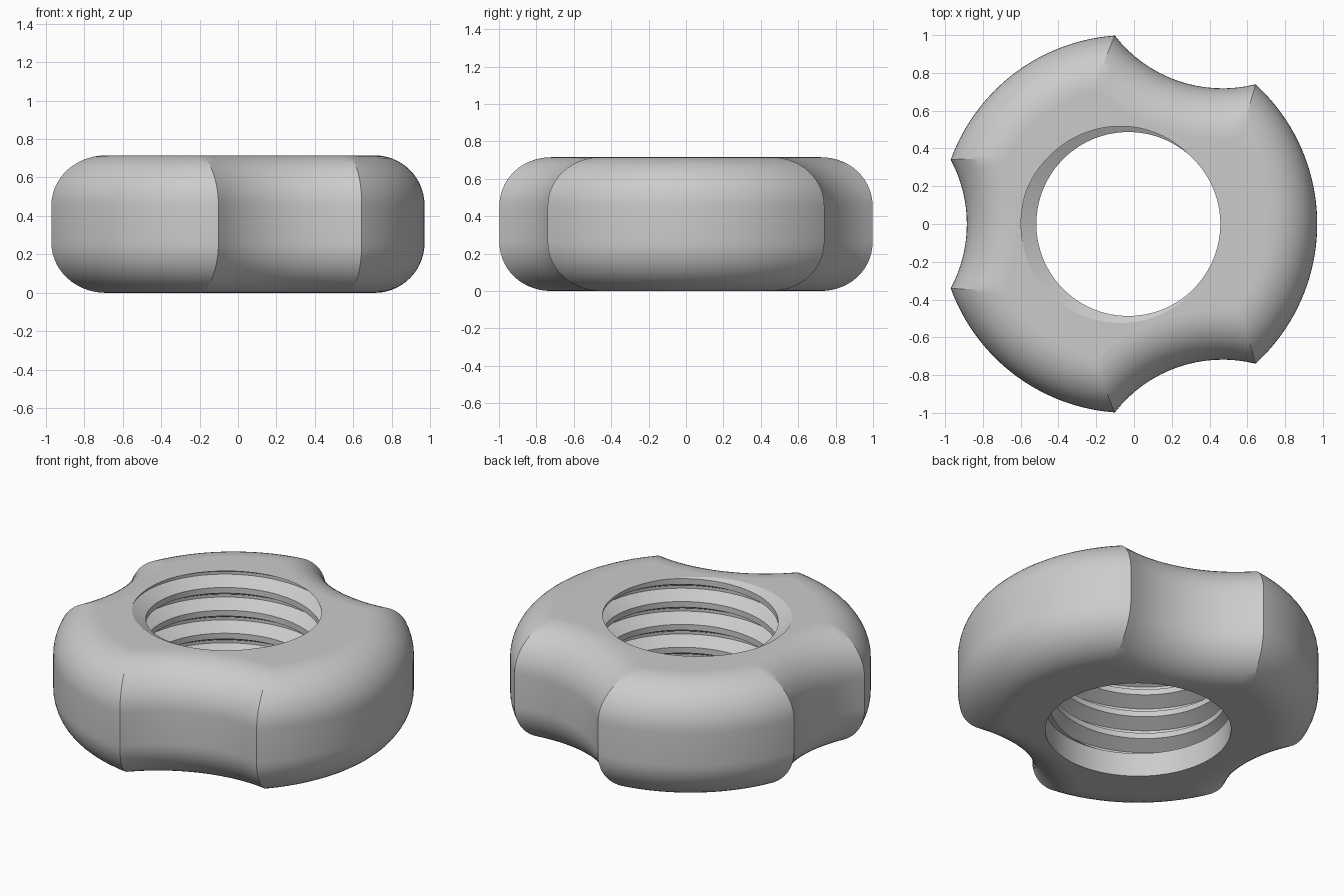
import bpy, bmesh
from math import sin, cos, acos, asin, pi, radians

cube = bpy.data.objects.get("Cube")
if cube:
    bpy.data.objects.remove(cube, do_unlink=True)

CENTRE_X = -0.03
HEIGHT, FILLET = 0.715, 0.26
NOTCH_R = 0.722                      # scallop radius
NOTCHES = [(radians(-70.9), 1.524), (radians(70.9), 1.524), (pi, 1.577)]  # direction, distance
PITCH, MINOR, MAJOR = 0.14, 0.487, 0.568
THREAD_PHASE = radians(185)          # where the groove meets the top face
BORE_R, BORE_H = 0.515, 0.145        # plain bore below the thread


def outline(inset):
    """Three-lobed outline with scalloped notches, moved inwards by inset."""
    r, q = 1 - inset, NOTCH_R + inset
    half = [acos((r * r + c * c - q * q) / (2 * r * c)) for _, c in NOTCHES]
    pts = []
    for k, (axis, c) in enumerate(NOTCHES):
        b = asin(r * sin(half[k]) / q)
        for i in range(16):
            t = -b + 2 * b * i / 16
            x, y = c - q * cos(t), q * sin(t)
            pts.append((x * cos(axis) - y * sin(axis), x * sin(axis) + y * cos(axis)))
        following = (k + 1) % 3
        start = axis + half[k]
        sweep = (NOTCHES[following][0] - half[following] - start) % (2 * pi)
        for i in range(40):
            t = start + sweep * i / 40
            pts.append((r * cos(t), r * sin(t)))
    return pts


def rim_edges(z):
    """Open edges lying at height z."""
    return [e for e in bm.edges if e.is_boundary and all(abs(v.co.z - z) < 1e-4 for v in e.verts)]


bm = bmesh.new()

# Helical thread wall: root, flank, crest, flank, repeated up the bore
PROFILE = [(-0.0625, MAJOR), (0.0625, MAJOR), (0.375, MINOR), (0.625, MINOR)]
STEPS, TURNS = 96, 9
rows = [(k - 7 + f, r) for k in range(TURNS + 1) for f, r in PROFILE]
grid = []
for f, r in rows:
    ring = []
    for i in range(STEPS):
        t = 2 * pi * i / STEPS
        z = HEIGHT + PITCH * (f + i / STEPS)
        ring.append(bm.verts.new((r * cos(t + THREAD_PHASE), r * sin(t + THREAD_PHASE), z)))
    grid.append(ring)
n = len(PROFILE)
for j in range(len(grid) - n - 1):
    for i in range(STEPS):
        if i < STEPS - 1:
            right = grid[j][i + 1], grid[j + 1][i + 1]
        else:                        # the last column joins one turn higher
            right = grid[j + n][0], grid[j + n + 1][0]
        bm.faces.new((grid[j][i], right[0], right[1], grid[j + 1][i]))

# Trim the thread at the plain bore and at the top face
for z, direction in ((BORE_H, -1), (HEIGHT, 1)):
    bmesh.ops.bisect_plane(bm, geom=bm.verts[:] + bm.edges[:] + bm.faces[:], dist=1e-6,
                           plane_co=(0, 0, z), plane_no=(0, 0, direction), clear_outer=True)
loose = [v for v in bm.verts if not v.link_faces]
bmesh.ops.delete(bm, geom=loose, context='VERTS')

# Plain bore: a small step out to its radius, then a wall down to the bottom
edges = rim_edges(BORE_H)
for z in (BORE_H, 0):
    new = bmesh.ops.extrude_edge_only(bm, edges=edges)["geom"]
    for v in new:
        if isinstance(v, bmesh.types.BMVert):
            scale = BORE_R / v.co.xy.length
            v.co = (v.co.x * scale, v.co.y * scale, z)
    edges = [e for e in new if isinstance(e, bmesh.types.BMEdge) and e.is_boundary]

# Outer wall with rounded upper and lower edges
SEG = 14
levels = []
for i in range(SEG + 1):
    t = pi / 2 * i / SEG
    levels.append((FILLET * (1 - sin(t)), FILLET * (1 - cos(t))))
levels += [(d, HEIGHT - z) for d, z in reversed(levels)]
rings = [[bm.verts.new((x, y, z)) for x, y in outline(d)] for d, z in levels]
for low, high in zip(rings, rings[1:]):
    for i in range(len(low)):
        j = (i + 1) % len(low)
        bm.faces.new((low[i], low[j], high[j], high[i]))

# Flat end faces between the outer wall and the bore
for z in (0, HEIGHT):
    bmesh.ops.triangle_fill(bm, edges=rim_edges(z), use_beauty=True, use_dissolve=False)
bmesh.ops.recalc_face_normals(bm, faces=bm.faces[:])
bmesh.ops.translate(bm, verts=bm.verts[:], vec=(CENTRE_X, 0, 0))

mesh = bpy.data.meshes.new("lobed_nut")
bm.to_mesh(mesh)
bm.free()
nut = bpy.data.objects.new("lobed_nut", mesh)
bpy.context.collection.objects.link(nut)

# Plain grey metal
grey = bpy.data.materials.new("plain_grey")
grey.use_nodes = True
colour = (0.6, 0.6, 0.6, 1)
grey.diffuse_color = colour
grey.node_tree.nodes["Principled BSDF"].inputs["Base Color"].default_value = colour
mesh.materials.append(grey)

# Smooth curved walls, flat end faces
bpy.ops.object.select_all(action='DESELECT')
nut.select_set(True)
bpy.context.view_layer.objects.active = nut
bpy.ops.object.shade_smooth_by_angle(angle=radians(25))
for p in mesh.polygons:
    if abs(p.normal.z) > 0.9999:
        p.use_smooth = False
